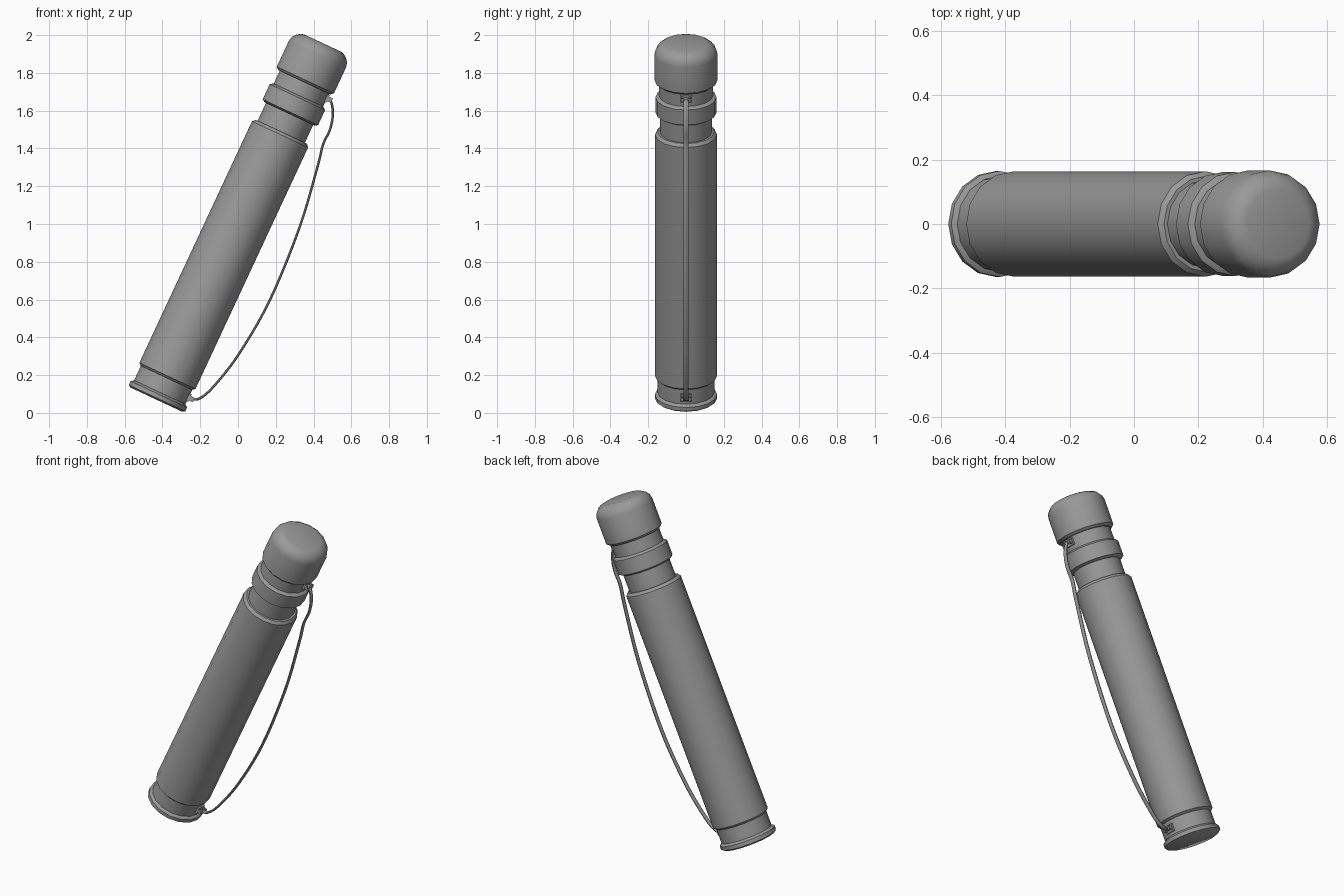
import bpy, bmesh, math
from mathutils import Vector, Matrix

cube = bpy.data.objects.get("Cube")
if cube:
    bpy.data.objects.remove(cube, do_unlink=True)

grey = bpy.data.materials.new("plain grey")
grey.use_nodes = True
grey.diffuse_color = (0.32, 0.32, 0.32, 1)
grey.node_tree.nodes["Principled BSDF"].inputs["Base Color"].default_value = grey.diffuse_color

SIDES = 16
TILT = Matrix.Translation((-0.382, 0, 0.178)) @ Matrix.Rotation(math.radians(25), 4, 'Y')


def finish(name, bm, matrix, angle=40):
    bmesh.ops.recalc_face_normals(bm, faces=bm.faces)
    mesh = bpy.data.meshes.new(name)
    bm.to_mesh(mesh)
    bm.free()
    mesh.materials.append(grey)
    obj = bpy.data.objects.new(name, mesh)
    bpy.context.collection.objects.link(obj)
    obj.matrix_world = matrix
    bpy.ops.object.select_all(action='DESELECT')
    obj.select_set(True)
    bpy.context.view_layer.objects.active = obj
    bpy.ops.object.shade_smooth_by_angle(angle=math.radians(angle))
    return obj


def skin(bm, rings):
    """Join rings of points into a closed solid."""
    loops = [[bm.verts.new(p) for p in ring] for ring in rings]
    n = len(loops[0])
    for a, b in zip(loops, loops[1:]):
        for i in range(n):
            j = (i + 1) % n
            bm.faces.new((a[i], a[j], b[j], b[i]))
    bm.faces.new(loops[0])
    bm.faces.new(loops[-1])


def lathe(name, profile):
    bm = bmesh.new()
    turns = [2 * math.pi * i / SIDES for i in range(SIDES)]
    skin(bm, [[(r * math.cos(t), r * math.sin(t), z) for t in turns] for r, z in profile])
    return finish(name, bm, TILT)


# Turned body, from foot to cap: (radius, height along the axis)
lathe("base_rim", [(0.152, -0.119), (0.165, -0.11), (0.165, -0.088), (0.15, -0.076)])
lathe("base_collar", [(0.15, -0.09), (0.15, 0.03)])
lathe("main_tube", [(0.15, 0.008), (0.164, 0.02), (0.164, 1.43), (0.15, 1.446)])
lathe("lower_neck", [(0.138, 1.43), (0.138, 1.57)])
lathe("neck_ring", [(0.146, 1.55), (0.162, 1.56), (0.162, 1.648), (0.146, 1.66)])
lathe("upper_neck", [(0.144, 1.64), (0.144, 1.76)])
lathe("cap", [(0.153, 1.735), (0.167, 1.748), (0.167, 1.9), (0.161, 1.925),
              (0.145, 1.946), (0.125, 1.959), (0.108, 1.964)])


# Strap mounts: a plate, two ears and a cross pin
def mount(name, radius, height):
    bm = bmesh.new()

    def block(x, y, size):
        m = Matrix.Translation((x, y, height)) @ Matrix.Diagonal((*size, 1))
        bmesh.ops.create_cube(bm, size=1, matrix=m)

    block(radius, 0, (0.012, 0.056, 0.044))
    for side in (-1, 1):
        block(radius + 0.014, side * 0.021, (0.03, 0.008, 0.026))
    pin = Matrix.Translation((radius + 0.019, 0, height)) @ Matrix.Rotation(math.pi / 2, 4, 'X')
    bmesh.ops.create_cone(bm, cap_ends=True, segments=8, radius1=0.009, radius2=0.009,
                          depth=0.058, matrix=pin)
    finish(name, bm, TILT)


mount("upper_strap_mount", 0.145, 1.708)
mount("lower_strap_mount", 0.151, -0.037)

# Carrying strap: a narrow band along a smooth path (x, z)
path = [Vector(p) for p in [(0.465, 1.668), (0.492, 1.65), (0.502, 1.58), (0.487, 1.5),
                            (0.45, 1.42), (0.42, 1.3), (0.325, 0.98), (0.17, 0.6),
                            (0.01, 0.32), (-0.12, 0.15), (-0.2, 0.078), (-0.255, 0.072)]]
ends = [2 * path[0] - path[1]] + path + [2 * path[-1] - path[-2]]
points = []
for a, b, c, d in zip(ends, ends[1:], ends[2:], ends[3:]):
    for k in range(5):
        t = k / 5
        points.append(0.5 * (2 * b + (c - a) * t + (2 * a - 5 * b + 4 * c - d) * t ** 2
                             + (3 * b - a - 3 * c + d) * t ** 3))
points.append(path[-1])

rings = []
for i, p in enumerate(points):
    along = (points[min(i + 1, len(points) - 1)] - points[max(i - 1, 0)]).normalized()
    out = Vector((-along.y, along.x))
    ring = []
    for k in range(8):
        t = math.pi / 4 * (k + 0.5)
        q = p + out * 0.007 * math.sin(t)
        ring.append((q.x, 0.014 * math.cos(t), q.y))
    rings.append(ring)
bm = bmesh.new()
skin(bm, rings)
finish("strap", bm, Matrix.Identity(4), 60)
